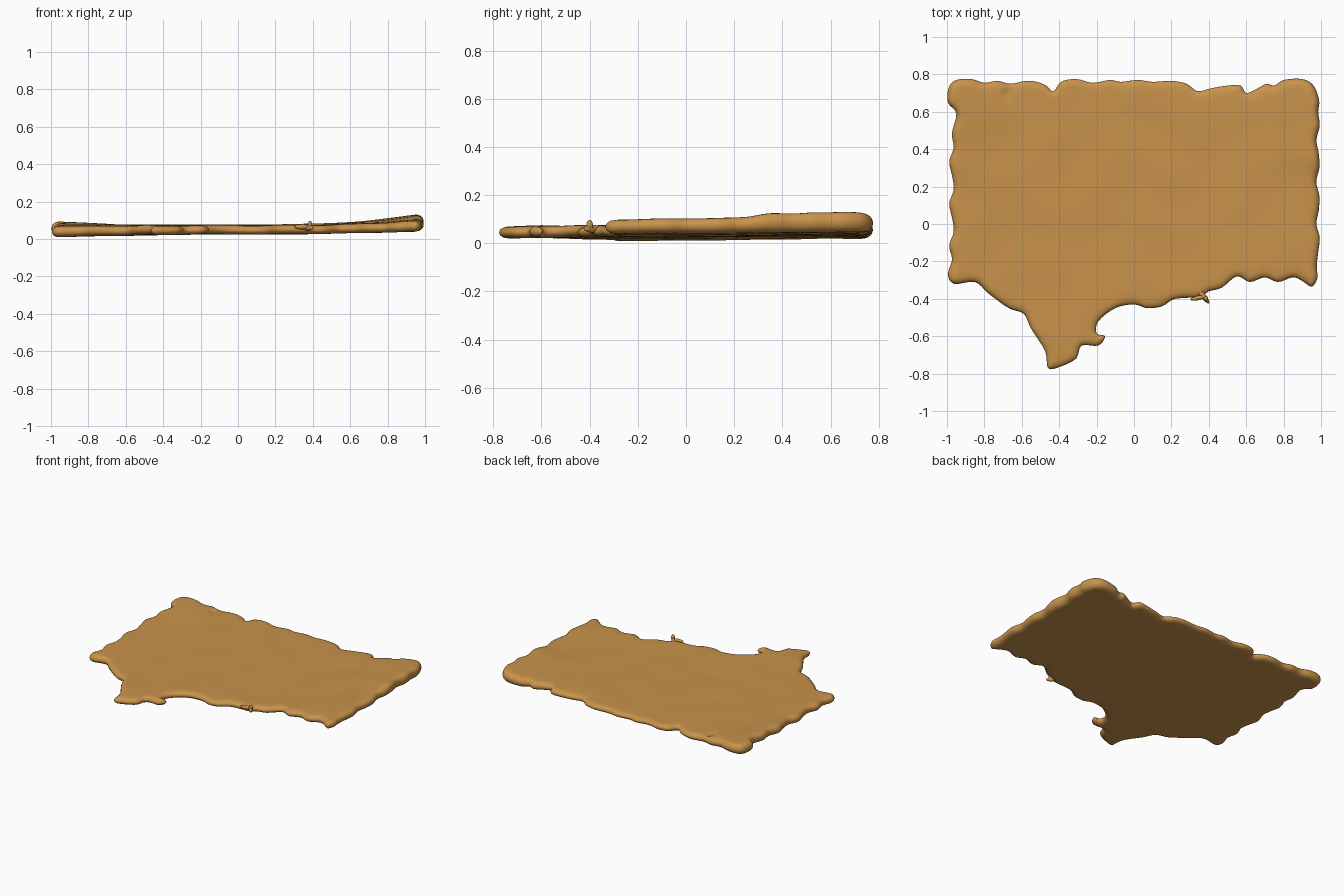
import bpy, bmesh, math
from mathutils import Vector, noise
from mathutils.geometry import delaunay_2d_cdt, intersect_point_line

if "Cube" in bpy.data.objects:
    bpy.data.objects.remove(bpy.data.objects["Cube"])

mat = bpy.data.materials.new("tan hide")
mat.diffuse_color = (0.58, 0.29, 0.07, 1)
mat.use_nodes = True
mat.node_tree.nodes["Principled BSDF"].inputs["Base Color"].default_value = mat.diffuse_color

# Outline: ragged back and front edges as points, side edges as a ripple
back = [(-.995, .65), (-.99, .73), (-.95, .77), (-.87, .775), (-.80, .755), (-.73, .765), (-.66, .75),
        (-.58, .765), (-.52, .76), (-.47, .74), (-.43, .71), (-.39, .76), (-.31, .775),
        (-.22, .755), (-.13, .77), (-.07, .76), (.02, .77), (.1, .76), (.2, .765),
        (.28, .75), (.34, .71), (.41, .725), (.5, .74), (.57, .74), (.60, .70),
        (.66, .725), (.71, .75), (.75, .74), (.80, .77), (.9, .775), (.96, .74), (.99, .66)]
right = [(.985 + .01 * math.sin(i * 2.2), .60 - i * .075) for i in range(12)]
front = [(.98, -.29), (.95, -.335), (.90, -.305), (.85, -.285), (.77, -.31), (.70, -.285),
         (.62, -.31), (.55, -.28), (.47, -.34), (.40, -.36), (.35, -.39), (.22, -.40),
         (.15, -.44), (.07, -.45), (0, -.43), (-.10, -.45), (-.19, -.52), (-.20, -.585),
         (-.155, -.60), (-.19, -.65), (-.28, -.65), (-.31, -.72), (-.40, -.765),
         (-.46, -.77), (-.475, -.68), (-.55, -.56), (-.59, -.48), (-.67, -.45),
         (-.78, -.37), (-.85, -.31), (-.96, -.32), (-.995, -.27)]
left = [(-.975 + .014 * math.sin(i * 2.1 + 3), -.19 + i * .075) for i in range(10)] + [(-.95, .59)]
ctrl = [Vector(p) for p in back + right + front + left]

# Smooth the outline with a Catmull-Rom spline
ring, n = [], len(ctrl)
for i in range(n):
    p0, p1, p2, p3 = (ctrl[(i + k) % n] for k in (-1, 0, 1, 2))
    for k in range(4):
        t = k / 4
        ring.append(.5 * (2 * p1 + (p2 - p0) * t + (2 * p0 - 5 * p1 + 4 * p2 - p3) * t * t
                          + (3 * p1 - p0 - 3 * p2 + p3) * t ** 3))
m = len(ring)


def edge_distance(p):
    best = 9
    for i in range(m):
        a, b = ring[i], ring[(i + 1) % m]
        if (a - p).length_squared > (best + .06) ** 2:
            continue
        q, f = intersect_point_line(p, a, b)
        q = Vector((q[0], q[1]))
        q = a if f < 0 else b if f > 1 else q
        best = min(best, (q - p).length)
    return best


# Points: rim, inset rings for the rounded edge, then an interior grid
R = .04
pts = list(ring)
for d in (.004, .012, .024, .038):
    for i in range(m):
        tan = (ring[(i + 1) % m] - ring[i - 1]).normalized()
        p = ring[i] + Vector((tan.y, -tan.x)) * d
        if edge_distance(p) > d * .9:
            pts.append(p)
for i in range(-24, 25):
    for j in range(-19, 20):
        p = Vector((i * .04, j * .04))
        if edge_distance(p) > .05:
            pts.append(p)
verts, _, faces, _, _, _ = delaunay_2d_cdt(pts, [], [list(range(m))], 1, 1e-5)


def smooth(a, b, x):
    t = max(0, min(1, (x - a) / (b - a)))
    return t * t * (3 - 2 * t)


# Upper and lower heights: sagging middle, curled right-hand side
def heights(p):
    x, y = p
    v = smooth(-.3, .75, y)
    lo = .024 + .016 * abs(x) * x + .008 * v
    hi = .072 + .004 * v
    if x > 0:
        hi += x ** 3 * (.03 + .012 * smooth(.25, .36, y) + .022 * v)
    else:
        hi += x ** 4 * (-.004 + .022 * v)
    wob = noise.noise(Vector((x * 4, y * 4, 0)))
    hi += .006 * wob
    lo += .003 * wob
    hi -= .03 * math.exp(-((x + .68) ** 2 + (y - .7) ** 2) / .0003)   # small pit
    return lo, hi


bm = bmesh.new()
top, bot = [], []
for p in verts:
    d = edge_distance(p)
    lo, hi = heights(p)
    k = min(1, d / R)
    s = math.sqrt(max(0, 1 - (1 - k) ** 2))
    mid, h = (lo + hi) / 2, (hi - lo) / 2
    a = bm.verts.new((p.x, p.y, mid + h * s))
    top.append(a)
    bot.append(a if d < 1e-4 else bm.verts.new((p.x, p.y, mid - h * s)))
for f in faces:
    bm.faces.new([top[i] for i in f])
    r = [bot[i] for i in reversed(f)]
    if any(bot[i] is not top[i] for i in f):
        bm.faces.new(r)
bmesh.ops.recalc_face_normals(bm, faces=bm.faces)


def finish(name, bm):
    me = bpy.data.meshes.new(name)
    bm.to_mesh(me)
    bm.free()
    me.materials.append(mat)
    for f in me.polygons:
        f.use_smooth = True
    bpy.context.collection.objects.link(bpy.data.objects.new(name, me))


finish("hide_sheet", bm)

# Small torn scraps on the front edge
bm = bmesh.new()
for c, s, ang in (((.37, -.385, .06), (.05, .014, .016), -.9), ((.345, -.395, .065), (.045, .012, .014), .2),
                  ((.385, -.40, .075), (.012, .014, .022), 0)):
    r = bmesh.ops.create_icosphere(bm, subdivisions=3, radius=1)["verts"]
    for w in r:
        x, y, z = w.co.x * s[0], w.co.y * s[1], w.co.z * s[2]
        w.co = Vector((c[0] + x * math.cos(ang) - y * math.sin(ang),
                       c[1] + x * math.sin(ang) + y * math.cos(ang), c[2] + z))
finish("torn_scraps", bm)
